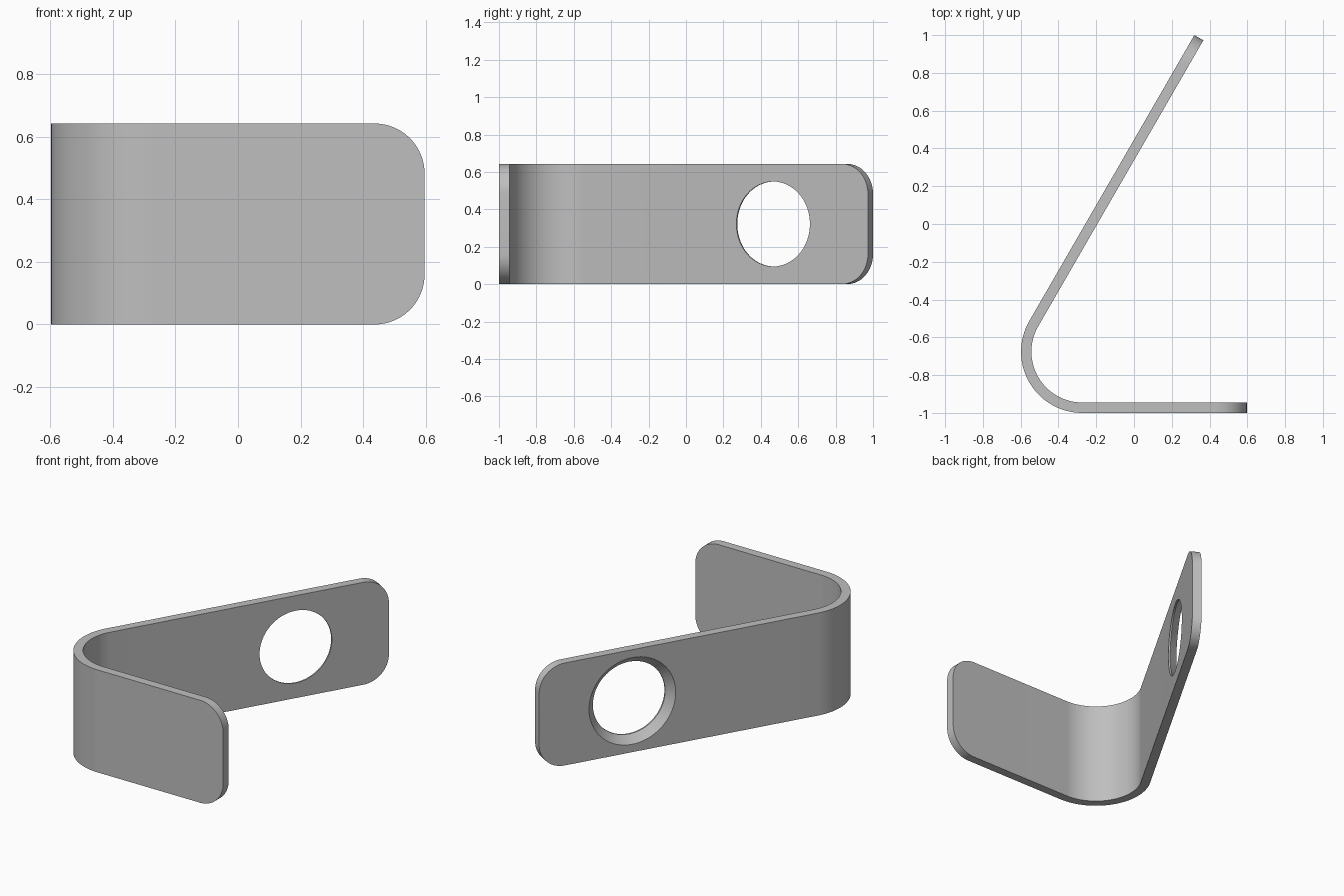
import bpy
import bmesh
from math import cos, sin, pi, radians
from mathutils import Vector

if "Cube" in bpy.data.objects:
    bpy.data.objects.remove(bpy.data.objects["Cube"], do_unlink=True)

HEIGHT, THICK, CORNER = 0.643, 0.055, 0.16
BEND_R = 0.324                                  # outer radius of the bend
CENTRE = Vector((-0.274, -1 + BEND_R, 0))
END_X = 0.597                                   # free end of the short leg
ARM_DIR = Vector((cos(radians(60)), sin(radians(60)), 0))
ARM_OUT = Vector((-ARM_DIR.y, ARM_DIR.x, 0))
ARM_START = CENTRE + ARM_OUT * BEND_R
ARM_LEN = (1 - ARM_START.y) / ARM_DIR.y

steel = bpy.data.materials.new("grey steel")
steel.use_nodes = True
grey = (0.52, 0.52, 0.52, 1)
steel.diffuse_color = grey
steel.node_tree.nodes["Principled BSDF"].inputs["Base Color"].default_value = grey


def finish(bm, name):
    bmesh.ops.recalc_face_normals(bm, faces=bm.faces[:])
    mesh = bpy.data.meshes.new(name)
    bm.to_mesh(mesh)
    bm.free()
    mesh.materials.append(steel)
    obj = bpy.data.objects.new(name, mesh)
    bpy.context.collection.objects.link(obj)
    return obj


def skin(bm, rings):
    """Join successive closed rings of points and cap both ends."""
    loops = [[bm.verts.new(p) for p in ring] for ring in rings]
    n = len(loops[0])
    for a, b in zip(loops, loops[1:]):
        for i in range(n):
            j = (i + 1) % n
            bm.faces.new((a[i], a[j], b[j], b[i]))
    bm.faces.new(loops[0])
    bm.faces.new(loops[-1])


# Rounded corner: distance from the free end and matching edge inset
STEPS = 16
corner = [(CORNER * (1 - cos(a)), CORNER * (1 - sin(a)))
          for a in (i * pi / 2 / STEPS for i in range(STEPS + 1))]

# Stations along the strip: outer point, outward normal, edge inset
FRONT = Vector((0, -1, 0))
stations = [(Vector((END_X - s, -1, 0)), FRONT, inset) for s, inset in corner]
BEND_STEPS = 40
for i in range(BEND_STEPS + 1):
    a = radians(-90 - 120 * i / BEND_STEPS)
    out = Vector((cos(a), sin(a), 0))
    stations.append((CENTRE + out * BEND_R, out, 0))
stations += [(ARM_START + ARM_DIR * (ARM_LEN - s), ARM_OUT, inset)
             for s, inset in reversed(corner)]

# Bent strip
rings = []
for outer, out, inset in stations:
    inner = outer - out * THICK
    low, high = Vector((0, 0, inset)), Vector((0, 0, HEIGHT - inset))
    rings.append([outer + low, outer + high, inner + high, inner + low])
bm = bmesh.new()
skin(bm, rings)
bracket = finish(bm, "bent_bracket")

# Countersunk hole through the long arm, wider on the outside
hole_centre = (ARM_START + ARM_DIR * (ARM_LEN - 0.585) - ARM_OUT * THICK
               + Vector((0, 0, HEIGHT / 2)))
SIDES = 64
rings = []
for depth, radius in ((-0.1, 0.227), (0.01, 0.227), (0.1, 0.317)):
    rings.append([hole_centre + ARM_OUT * depth + ARM_DIR * radius * cos(a)
                  + Vector((0, 0, radius * sin(a)))
                  for a in (2 * pi * i / SIDES for i in range(SIDES))])
bm = bmesh.new()
skin(bm, rings)
cutter = finish(bm, "hole_cutter")
cutter.hide_render = True

cut = bracket.modifiers.new("countersunk hole", "BOOLEAN")
cut.operation = "DIFFERENCE"
cut.solver = "EXACT"
cut.object = cutter
bpy.ops.object.select_all(action="DESELECT")
bracket.select_set(True)
bpy.context.view_layer.objects.active = bracket
bpy.ops.object.modifier_apply(modifier=cut.name)
bpy.data.objects.remove(cutter, do_unlink=True)
bpy.ops.object.shade_smooth_by_angle(angle=radians(30))
